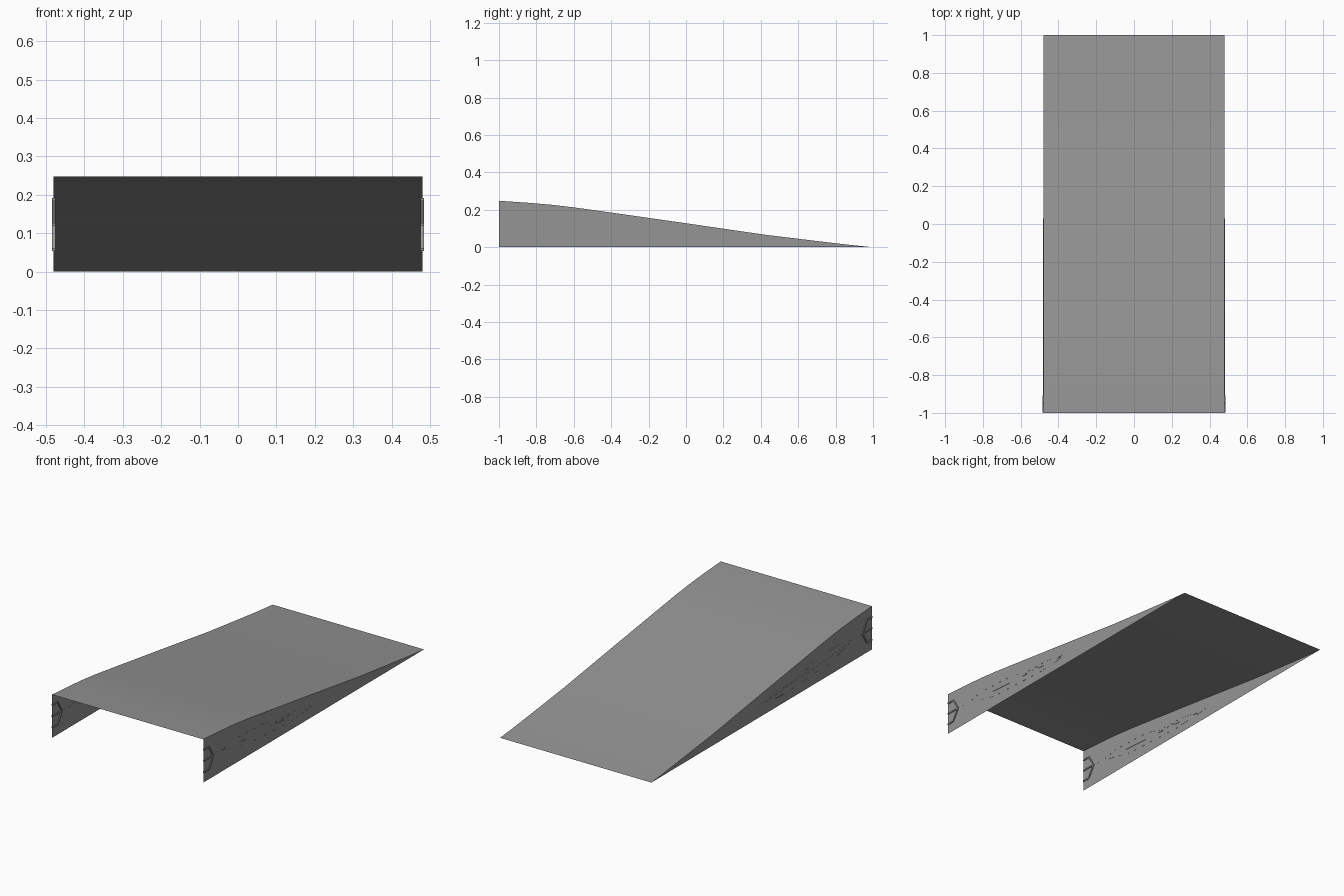
import bpy
import bmesh
from mathutils import Vector, Matrix

cube = bpy.data.objects.get("Cube")
if cube:
    bpy.data.objects.remove(cube)

HALF_WIDTH = 0.48

# One grey for the whole ramp
grey = bpy.data.materials.new("mid grey")
grey.use_nodes = True
grey.diffuse_color = (0.3, 0.3, 0.3, 1)
grey.node_tree.nodes["Principled BSDF"].inputs["Base Color"].default_value = grey.diffuse_color


def make_object(name, bm):
    mesh = bpy.data.meshes.new(name)
    bm.to_mesh(mesh)
    bm.free()
    mesh.materials.append(grey)
    obj = bpy.data.objects.new(name, mesh)
    bpy.context.collection.objects.link(obj)
    return obj


def strip(name, line_a, line_b):
    """Sheet of quads between two matching lines of points."""
    bm = bmesh.new()
    a = [bm.verts.new(p) for p in line_a]
    b = [bm.verts.new(p) for p in line_b]
    for i in range(len(a) - 1):
        bm.faces.new((a[i], b[i], b[i + 1], a[i + 1]))
    bmesh.ops.remove_doubles(bm, verts=bm.verts, dist=0.0001)
    return make_object(name, bm)


def bars(name, x, paths, width, depth):
    """Thin bars laid along paths in the plane of a side wall."""
    bm = bmesh.new()
    for path in paths:
        for (y0, z0), (y1, z1) in zip(path, path[1:]):
            start, end = Vector((x, y0, z0)), Vector((x, y1, z1))
            along = (end - start).normalized()
            out = Vector((1, 0, 0))
            frame = Matrix((out, along, out.cross(along))).transposed().to_4x4()
            size = Matrix.Diagonal((depth, (end - start).length, width, 1))
            place = Matrix.Translation((start + end) / 2) @ frame @ size
            bmesh.ops.create_cube(bm, size=1, matrix=place)
    return make_object(name, bm)


# Side profile of the ramp: y, z
profile = [(-1, 0.248), (-0.85, 0.238), (-0.72, 0.227), (-0.6, 0.213),
           (-0.4, 0.185), (0, 0.128), (0.42, 0.067), (0.6, 0.045),
           (0.8, 0.021), (0.9, 0.01), (1, 0)]

# Curved top sheet, open below
ramp = strip("ramp_surface",
             [(-HALF_WIDTH, y, z) for y, z in profile],
             [(HALF_WIDTH, y, z) for y, z in profile])
for poly in ramp.data.polygons:
    poly.use_smooth = True

# Side trim paths: half hexagon frame and long tapering streaks
frame_paths = [
    [(-0.998, 0.188), (-0.952, 0.188), (-0.912, 0.123), (-0.952, 0.058), (-0.998, 0.058)],
    [(-0.998, 0.123), (-0.912, 0.123)],
]
streak_paths = [
    [(-0.91, 0.123), (-0.82, 0.12), (-0.73, 0.14), (-0.46, 0.128), (-0.36, 0.098),
     (-0.17, 0.09), (0.03, 0.06)],
    [(-0.84, 0.117), (-0.5, 0.092), (-0.25, 0.077), (0.03, 0.06)],
    [(-0.84, 0.117), (-0.74, 0.098), (-0.61, 0.066), (-0.2, 0.046), (0.03, 0.06)],
    [(-0.46, 0.128), (-0.38, 0.09), (-0.2, 0.083)],
]

# Walls and their trim on both sides
for side, sign in (("left", 1), ("right", -1)):
    x = sign * HALF_WIDTH
    top = [(x, y, z) for y, z in profile]
    base = [(x, y, 0) for y, z in profile]
    lines = (top, base) if sign > 0 else (base, top)
    strip(side + "_wall", *lines)
    bars(side + "_hex_frame", x, frame_paths, 0.008, 0.0095)
    bars(side + "_streaks", x, streak_paths, 0.005, 0.001)
